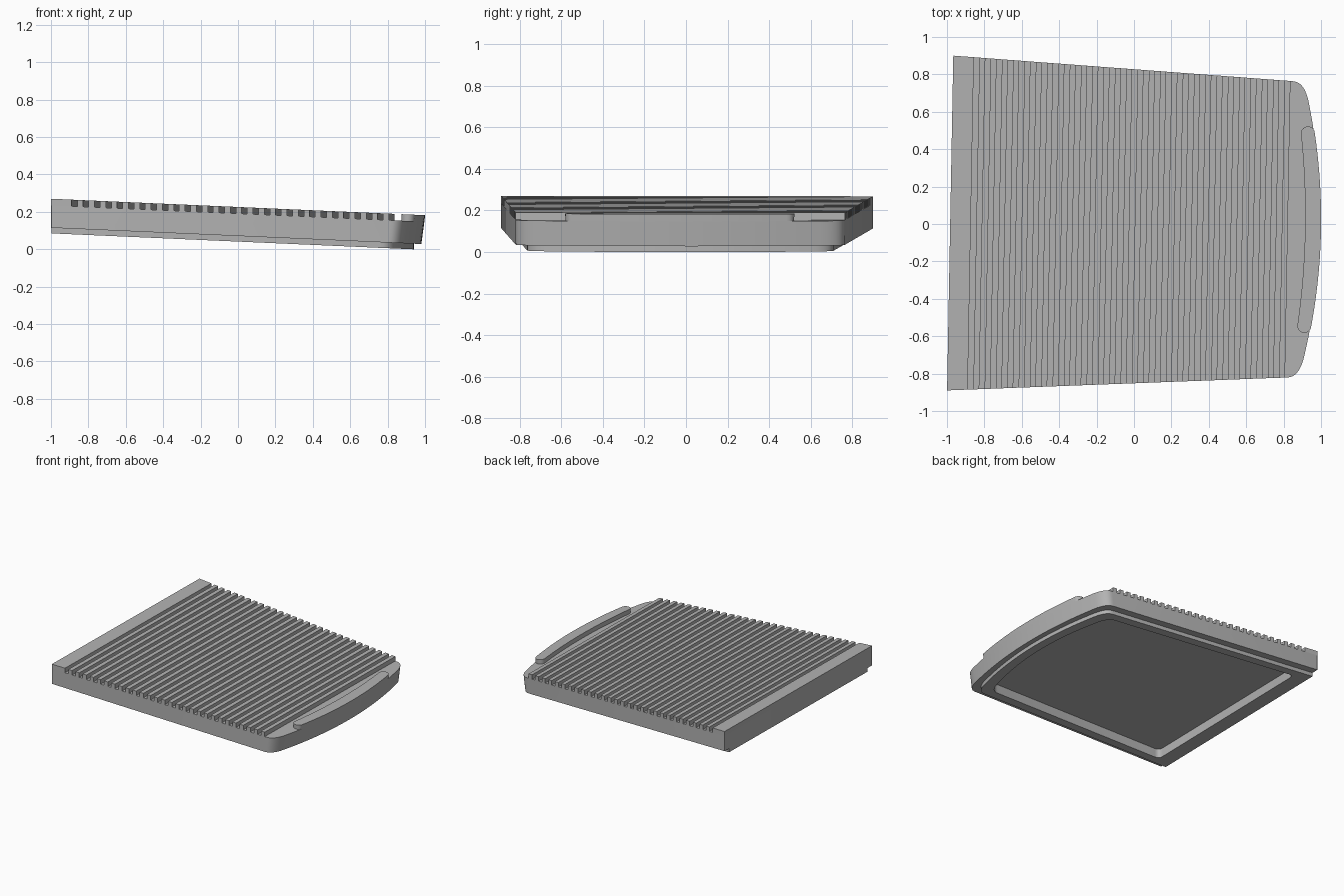
import bpy, bmesh, math
from mathutils import Matrix, Vector

cube = bpy.data.objects.get("Cube")
if cube:
    bpy.data.objects.remove(cube)

# One plain grey for the whole panel
grey = bpy.data.materials.new("plain grey")
grey.use_nodes = True
grey.diffuse_color = (0.45, 0.45, 0.45, 1)
grey.node_tree.nodes["Principled BSDF"].inputs["Base Color"].default_value = grey.diffuse_color

BACK, TAPER = -0.983, 0.0565
FLOOR, TOP = 0.15, 0.185

# The panel is turned slightly and slopes down towards its rounded end
turn = Matrix.Translation((0, -0.013, 0.041)) @ Matrix.Rotation(math.radians(-1.06), 4, "Z")
slope = Matrix.Identity(4)
slope[2][0] = -0.044
PLACE = slope @ turn


def half_width(x):
    return 0.895 - TAPER * (x - BACK)


def bow(y):
    return 1.0 - 0.16 * y * y


def bend(a, b, c, steps):
    """Points on a quadratic curve from a to c, pulled towards b."""
    a, b, c = Vector(a), Vector(b), Vector(c)
    return [a.lerp(b, i / steps).lerp(b.lerp(c, i / steps), i / steps) for i in range(steps + 1)]


def outline(side, back, front, radius):
    """Tapered plate with a bowed end, inset from the full outline."""
    x0 = BACK + back
    w0, w1 = half_width(x0) - side, half_width(0.835) - side
    edge = bend((x0, w0 - radius), (x0, w0), (x0 + radius, w0 - TAPER * radius), 4)
    y = 0.68 - side
    edge += bend((0.835 - front, w1), (0.902 - front, w1), (bow(0.68) - front, y), 8)
    for i in range(1, 13):
        t = 1 - i / 12
        edge.append(Vector((bow(0.68 * t) - front, y * t)))
    return edge + [Vector((p.x, -p.y)) for p in reversed(edge[:-1])]


def add_loft(bm, rings):
    """Join equal rings of (points, height) and cap both ends."""
    loops = [[bm.verts.new((p[0], p[1], z)) for p in pts] for pts, z in rings]
    for low, high in zip(loops, loops[1:]):
        for i in range(len(low)):
            j = (i + 1) % len(low)
            bm.faces.new((low[i], low[j], high[j], high[i]))
    bm.faces.new(loops[0])
    bm.faces.new(loops[-1])


def finish(name, bm, smooth=False):
    bmesh.ops.recalc_face_normals(bm, faces=bm.faces)
    bm.transform(PLACE)
    mesh = bpy.data.meshes.new(name)
    bm.to_mesh(mesh)
    bm.free()
    mesh.materials.append(grey)
    obj = bpy.data.objects.new(name, mesh)
    bpy.context.collection.objects.link(obj)
    if smooth:
        bpy.ops.object.select_all(action="DESELECT")
        obj.select_set(True)
        bpy.context.view_layer.objects.active = obj
        bpy.ops.object.shade_smooth_by_angle(angle=math.radians(30))
    return obj


def crossbar(bm, x0, x1):
    """Raised bar across the full width of the plate."""
    w0, w1 = half_width(x0), half_width(x1)
    pts = [(x0, -w0), (x1, -w1), (x1, w1), (x0, w0)]
    add_loft(bm, [(pts, FLOOR), (pts, TOP)])


# Body: top plate, stepped lower lip and the recess underneath
bm = bmesh.new()
lip = outline(0.055, 0.001, 0.06, 0.003)
recess = outline(0.12, 0.12, 0.13, 0.04)
add_loft(bm, [(outline(0, 0, 0.004, 0.003), FLOOR),
              (outline(0, 0, 0.02, 0.003), 0.03),
              (lip, 0.03), (lip, 0),
              (recess, 0), (recess, 0.07)])
finish("body", bm, True)

# Wide flat strip along the straight end
bm = bmesh.new()
crossbar(bm, BACK, -0.873)
finish("end_strip", bm)

# Grip ribs
bm = bmesh.new()
for i in range(28):
    x = -0.843 + 0.0605 * i
    crossbar(bm, x, x + 0.0315)
finish("ribs", bm)


# Curved finger ridge on the bowed end
def ridge(front):
    reach, n = 0.515, 20
    ys = [reach * (2 * i / n - 1) for i in range(n + 1)]
    outer = [(bow(y) - front, y) for y in ys]
    inner = [(0.915 - 0.12 * y * y, y) for y in reversed(ys)]
    mid = (outer[-1][0] + inner[0][0]) / 2
    r = outer[-1][0] - mid
    cap = [(mid + r * math.cos(a), reach + r * math.sin(a))
           for a in (math.pi * i / 8 for i in range(1, 8))]
    return outer + cap + inner + [(x, -y) for x, y in reversed(cap)]


bm = bmesh.new()
add_loft(bm, [(ridge(0.004), FLOOR), (ridge(0), TOP)])
finish("finger_ridge", bm, True)
